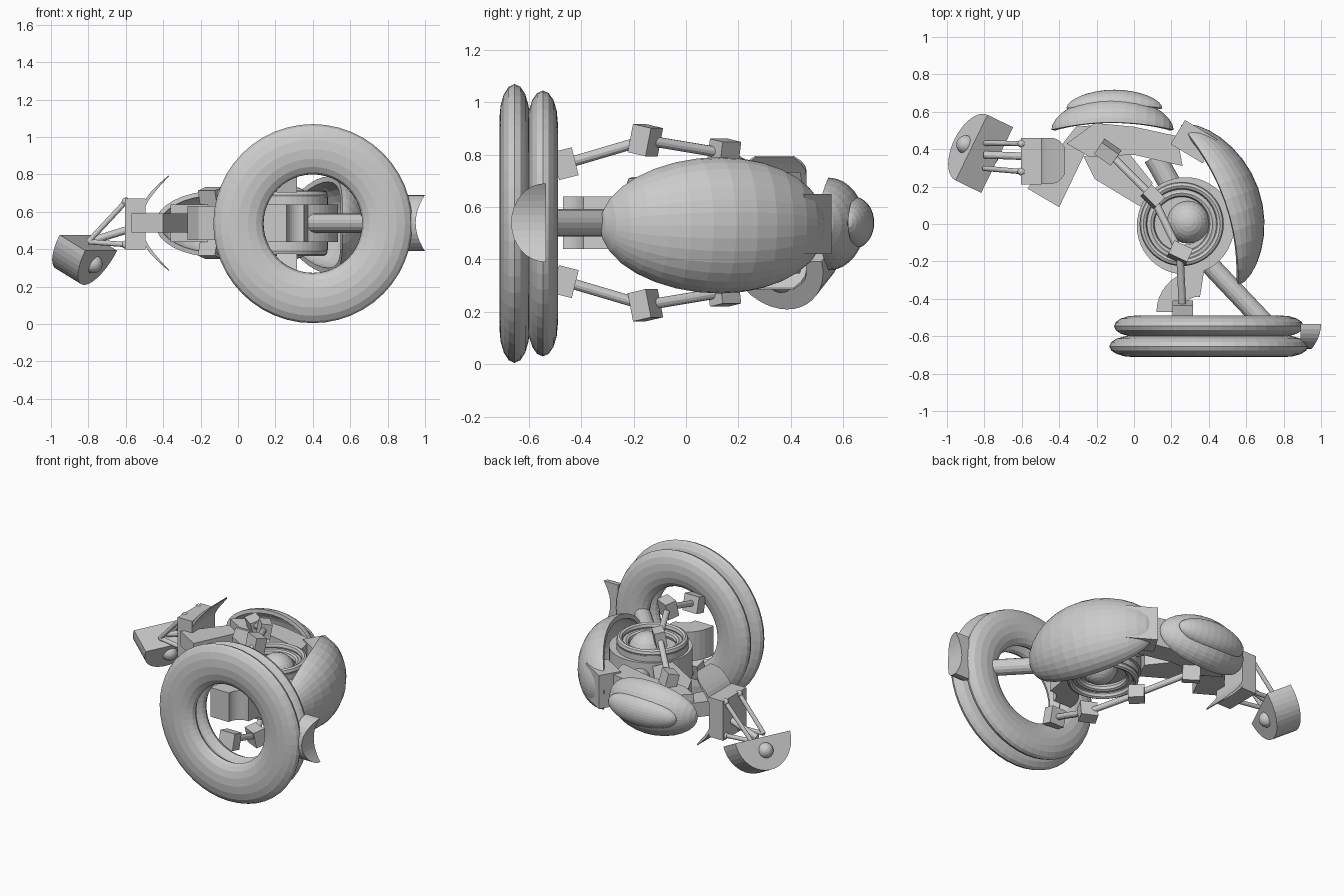
import bpy, bmesh, math
from mathutils import Vector, Matrix

if "Cube" in bpy.data.objects:
    bpy.data.objects.remove(bpy.data.objects["Cube"])

ZC = 0.54  # height of the mirror plane


def add(name, bm):
    bmesh.ops.recalc_face_normals(bm, faces=bm.faces)
    me = bpy.data.meshes.new(name)
    bm.to_mesh(me)
    bm.free()
    ob = bpy.data.objects.new(name, me)
    bpy.context.collection.objects.link(ob)
    return ob


def prism(name, pts, z0, z1, frame=None):
    bm = bmesh.new()
    f = bm.faces.new([bm.verts.new((x, y, z0)) for x, y in pts])
    r = bmesh.ops.extrude_face_region(bm, geom=[f])
    for v in r['geom']:
        if isinstance(v, bmesh.types.BMVert):
            v.co.z = z1
    if frame:
        bm.transform(frame)
    return add(name, bm)


def box(name, c, s, rot=0.0, tilt=0.0):
    bm = bmesh.new()
    bmesh.ops.create_cube(bm, size=1)
    m = Matrix.Translation(c) @ Matrix.Rotation(rot, 4, 'Z') @ Matrix.Rotation(tilt, 4, 'X')
    bm.transform(m @ Matrix.Diagonal((*s, 1)))
    return add(name, bm)


def rod(name, a, b, r, n=12):
    a, b = Vector(a), Vector(b)
    bm = bmesh.new()
    bmesh.ops.create_cone(bm, cap_ends=True, segments=n, radius1=r, radius2=r, depth=(b - a).length)
    q = (b - a).to_track_quat('Z', 'Y').to_matrix().to_4x4()
    bm.transform(Matrix.Translation((a + b) / 2) @ q)
    return add(name, bm)


def ball(name, c, r):
    bm = bmesh.new()
    bmesh.ops.create_uvsphere(bm, u_segments=24, v_segments=14, radius=r)
    bm.transform(Matrix.Translation(c))
    return add(name, bm)


def lathe(name, prof, c, n=48, axis='Z'):
    # closed (radius, height) loop revolved around an axis
    bm = bmesh.new()
    rings = []
    for i in range(n):
        a = 2 * math.pi * i / n
        rings.append([bm.verts.new((r * math.cos(a), r * math.sin(a), h)) for r, h in prof])
    k = len(prof)
    for i in range(n):
        p, q = rings[i], rings[(i + 1) % n]
        for j in range(k):
            bm.faces.new((p[j], q[j], q[(j + 1) % k], p[(j + 1) % k]))
    if axis == 'Y':
        bm.transform(Matrix.Rotation(math.pi / 2, 4, 'X'))
    bm.transform(Matrix.Translation(c))
    return add(name, bm)


def shell(name, c, along, half_len, half_z, depth, bow, thick):
    # half ellipsoid with a bowed rim
    L = Vector((*along, 0)).normalized()
    N = Vector((L.y, -L.x, 0))
    bm = bmesh.new()
    bmesh.ops.create_uvsphere(bm, u_segments=32, v_segments=16, radius=1)
    gone = [f for f in bm.faces if f.calc_center_median().x < 0]
    bmesh.ops.delete(bm, geom=gone, context='FACES')
    for v in bm.verts:
        d, w, u = v.co
        v.co = Vector(c) + L * half_len * u + N * (depth * d + bow * (1 - u * u)) + Vector((0, 0, half_z * w))
    ob = add(name, bm)
    m = ob.modifiers.new('thickness', 'SOLIDIFY')
    m.thickness = thick
    # the open half must face outwards before thickening
    if sum(p.normal.dot(N) for p in ob.data.polygons) < 0:
        ob.data.flip_normals()
    return ob


# Double oval-section wheel rings
for name, y, R, rr, ry in (("front_ring", -0.654, 0.398, 0.134, 0.058),
                           ("rear_ring", -0.546, 0.385, 0.122, 0.057)):
    prof = [(R + rr * math.cos(t * math.pi / 8), ry * math.sin(t * math.pi / 8)) for t in range(16)]
    lathe(name, prof, (0.40, y, ZC - 0.003), 48, 'Y')

# Scooped fin on the ring's outer side
bm = bmesh.new()
N = 16
cols = []
for i in range(N + 1):
    t = math.pi * i / N
    w = -0.15 * math.cos(t)
    x = 0.95 + 0.05 * (w / 0.15) ** 2
    y1 = -0.535 - 0.13 * math.sin(t) - 0.002
    cols.append([bm.verts.new(p) for p in ((x, -0.535, ZC + w), (x, y1, ZC + w),
                                           (0.89, y1, ZC + w), (0.89, -0.535, ZC + w))])
for p, q in zip(cols, cols[1:]):
    for j in range(4):
        bm.faces.new((p[j], q[j], q[(j + 1) % 4], p[(j + 1) % 4]))
bm.faces.new(cols[0])
bm.faces.new(cols[-1])
add("side_fin", bm)

# Struts from the wheel to the hub
rod("wheel_strut", (0.36, -0.17, ZC), (0.70, -0.53, ZC), 0.052, 16)
arc = [(0.34 + r * math.cos(a), -0.47 + r * math.sin(a))
       for r, seq in ((0.22, range(0, 11)), (0.08, range(10, -1, -1)))
       for a in [math.pi * (0.45 + 0.055 * i) for i in seq]]
prism("curved_strut", arc, 0.44, 0.64)

# Hub: drum, nested rings and balls
HX, HY = 0.255, 0.0
lathe("hub_drum", [(0.17, 0.40), (0.225, 0.40), (0.225, 0.68), (0.17, 0.68)], (HX, HY, 0))
lathe("hub_flange", [(0.10, 0.44), (0.26, 0.44), (0.26, 0.64), (0.10, 0.64)], (HX + 0.02, HY - 0.01, 0))
for s, tag in ((1, "upper"), (-1, "lower")):
    for k, (R, h) in enumerate(((0.205, 0.15), (0.165, 0.12))):
        prof = [(R + 0.02 * math.cos(t * math.pi / 4), ZC + s * h + 0.025 * math.sin(t * math.pi / 4))
                for t in range(8)]
        lathe(f"{tag}_hub_ring_{k}", prof, (HX, HY, 0))
    ball(f"{tag}_hub_ball", (0.29, 0.01, ZC + s * 0.08), 0.115)

# Large side armour and its end block
shell("side_armour", (0.405, 0.10, 0.53), (-0.30, 0.84), 0.455, 0.26, 0.19, 0.085, 0.03)
box("armour_block", (0.32, 0.44, 0.535), (0.20, 0.15, 0.23), math.radians(-31))

# Rear layered armour
shell("rear_armour", (-0.115, 0.503, 0.535), (-1, 0), 0.327, 0.177, 0.14, 0.04, 0.025)
shell("rear_armour_cap", (-0.105, 0.618, 0.54), (-1, 0), 0.257, 0.10, 0.08, 0.02, 0.02)

# Arm frame
prism("forearm_bar", [(-0.57, 0.19), (-0.40, 0.09), (-0.19, 0.53), (-0.31, 0.52)], 0.49, 0.59)
prism("upper_arm", [(-0.36, 0.43), (-0.21, 0.54), (0.0, 0.52), (0.23, 0.47), (0.26, 0.31),
                    (0.0, 0.37), (-0.24, 0.36)], 0.44, 0.64)
prism("lower_arm", [(-0.27, 0.36), (-0.21, 0.24), (0.04, 0.09), (0.10, 0.22), (-0.06, 0.42)], 0.45, 0.63)
rod("shoulder_joint", (0.11, 0.36, ZC), (0.20, 0.20, ZC), 0.06, 16)

# Wrist block with curved blades
box("wrist_block", (-0.55, 0.335, 0.535), (0.11, 0.25, 0.27))
for s, tag in ((1, "upper"), (-1, "lower")):
    bm = bmesh.new()
    rows = []
    for i in range(7):
        t = i / 6
        x, h = -0.50 + 0.13 * t, 0.115 + 0.14 * t ** 0.75
        e = 0.05 * max(0, t - 0.5) ** 2 * 4
        th = 0.03 * (1 - t) + 0.006
        rows.append([bm.verts.new((x, y, ZC + s * z)) for y, z in
                     ((0.215 + e, h), (0.46 - e, h), (0.46 - e, h - th), (0.215 + e, h - th))])
    for p, q in zip(rows, rows[1:]):
        for j in range(4):
            bm.faces.new((p[j], q[j], q[(j + 1) % 4], p[(j + 1) % 4]))
    bm.faces.new(rows[0])
    bm.faces.new(rows[-1])
    add(f"{tag}_wrist_blade", bm)
    # Wrist rods with ball joints
    for k, y in enumerate((0.28, 0.43)):
        a = (-0.60, y, ZC + s * 0.115)
        rod(f"{tag}_wrist_rod_{k}", a, (-0.80, 0.365 + (y - 0.355) * 0.9, 0.44), 0.014)
        ball(f"{tag}_wrist_ball_{k}", a, 0.022)
rod("wrist_rod_middle", (-0.54, 0.36, 0.52), (-0.80, 0.37, 0.44), 0.02)

# Half-disc hand, tilted, with round hubs on both faces
d = Vector((0.17, 0.35, 0)).normalized()
h = Vector((d.y, -d.x, 0))
ph = math.radians(29)
t = h * math.cos(ph) - Vector((0, 0, 1)) * math.sin(ph)
n = h * math.sin(ph) + Vector((0, 0, 1)) * math.cos(ph)
frame = Matrix.Translation((-0.80, 0.375, 0.435)) @ Matrix((d, n, t)).transposed().to_4x4()
half = [(0.195 * math.cos(a), -0.21 * math.sin(a)) for a in [math.pi * i / 20 for i in range(21)]]
prism("hand", half, -0.087, 0.087, frame)
for s in (-1, 1):
    ball(f"hand_hub_{s}", frame @ Vector((0, -0.085, s * 0.08)), 0.05)

# Mirrored linkages above and below
path = [(-0.14, 0.385, 0.13), (0.10, 0.145, 0.265), (0.245, -0.155, 0.315), (0.26, -0.46, 0.225)]
spec = [(0.11, -35, 15), (0.10, -45, -10), (0.11, -25, -12), (0.11, 0, 14)]
for s, tag in ((1, "upper"), (-1, "lower")):
    pts = [(x, y, ZC + s * z) for x, y, z in path]
    for k, (p, (w, r, tl)) in enumerate(zip(pts, spec)):
        box(f"{tag}_link_block_{k}", p, (w, w * 0.7, w), math.radians(r), s * math.radians(tl))
    for k, (a, b) in enumerate(zip(pts, pts[1:])):
        rod(f"{tag}_link_rod_{k}", a, b, 0.02)
